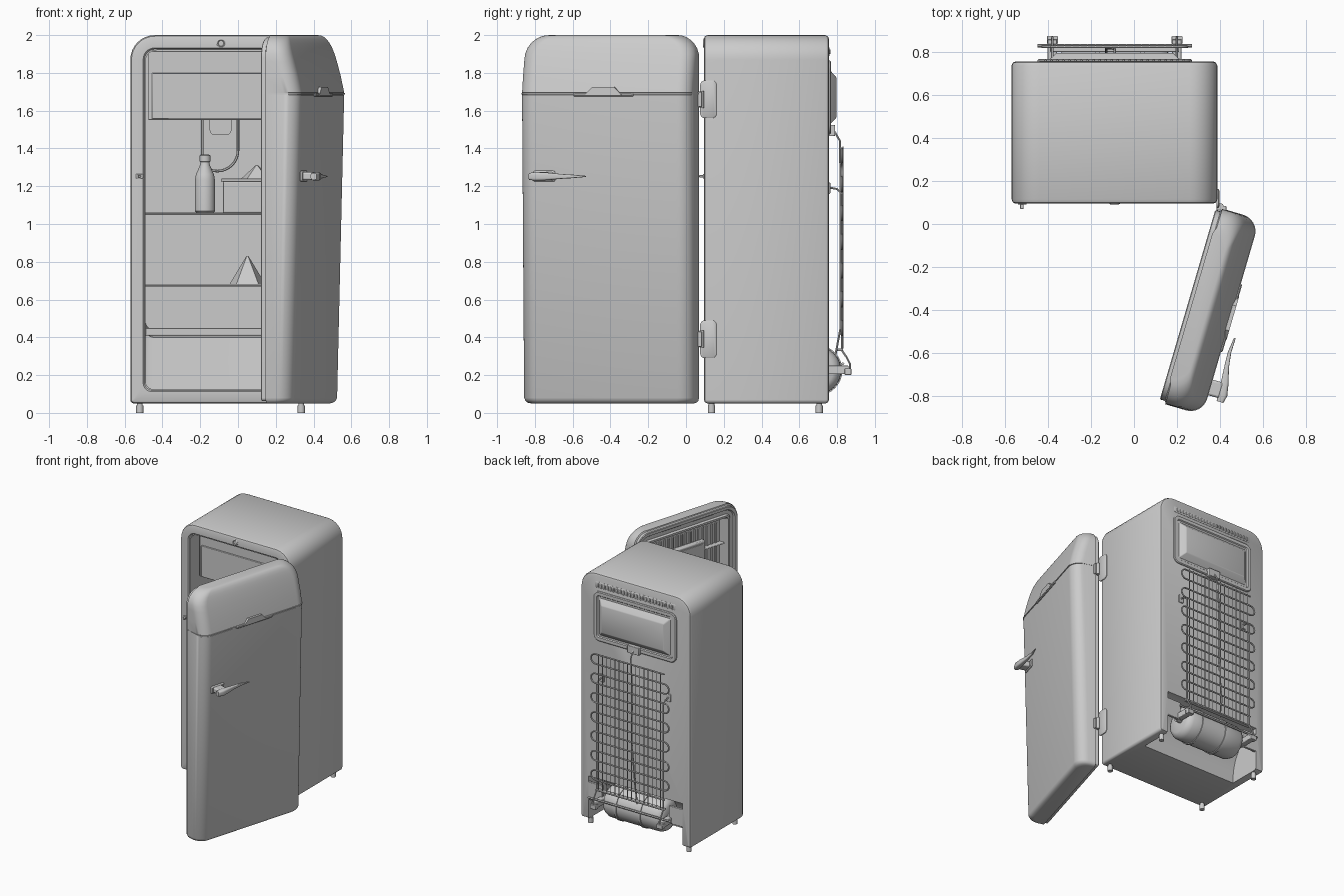
import bpy, bmesh, math
from mathutils import Matrix, Vector

if "Cube" in bpy.data.objects:
    bpy.data.objects.remove(bpy.data.objects["Cube"])

DOOR = Matrix.Translation((0.382, 0.078, 0)) @ Matrix.Rotation(math.radians(73.7), 4, 'Z')
CX = -0.09  # cabinet centre line


def finish(name, bm, m=None, angle=35, bevel=0):
    bmesh.ops.recalc_face_normals(bm, faces=bm.faces)
    me = bpy.data.meshes.new(name)
    bm.to_mesh(me)
    bm.free()
    ob = bpy.data.objects.new(name, me)
    bpy.context.collection.objects.link(ob)
    if m is not None:
        ob.matrix_world = m
    if bevel:
        b = ob.modifiers.new("bevel", 'BEVEL')
        b.width, b.segments = bevel, 2
    bpy.ops.object.select_all(action='DESELECT')
    ob.select_set(True)
    bpy.context.view_layer.objects.active = ob
    bpy.ops.object.shade_smooth_by_angle(angle=math.radians(angle))
    return ob


def loft(name, rings, closed=True, m=None, angle=35):
    bm = bmesh.new()
    vs = [[bm.verts.new(p) for p in r] for r in rings]
    n = len(rings[0])
    for a, b in zip(vs, vs[1:]):
        for i in range(n if closed else n - 1):
            j = (i + 1) % n
            bm.faces.new((a[i], a[j], b[j], b[i]))
    bm.faces.new(vs[0])
    bm.faces.new(vs[-1])
    return finish(name, bm, m, angle)


def rr(a0, a1, b0, b1, rt, rb, n=8):
    """Rounded rectangle with separate top and bottom radii."""
    pts = []
    for ca, cb, r, s in ((a1 - rt, b1 - rt, rt, 0), (a0 + rt, b1 - rt, rt, 1),
                         (a0 + rb, b0 + rb, rb, 2), (a1 - rb, b0 + rb, rb, 3)):
        for k in range(n + 1):
            t = math.pi / 2 * (s + k / n)
            pts.append((ca + r * math.cos(t), cb + r * math.sin(t)))
    return pts


def inset_rings(rect, rt, rb, steps, axis='y'):
    """Rings at (depth, inset) steps along an axis."""
    out = []
    for c, i in steps:
        p = rr(rect[0] + i, rect[1] - i, rect[2] + i, rect[3] - i,
               max(rt - i, 0.008), max(rb - i, 0.006))
        out.append([(a, c, b) if axis == 'y' else (c, a, b) for a, b in p])
    return out


def box(name, x, y, z, m=None, bevel=0.004):
    bm = bmesh.new()
    bmesh.ops.create_cube(bm, size=1)
    for v in bm.verts:
        v.co = [(r[0] + r[1]) / 2 + c * (r[1] - r[0]) for r, c in zip((x, y, z), v.co)]
    return finish(name, bm, m, 35, bevel)


def lathe(name, prof, origin, axis='Z', n=32):
    """Turned part; prof is (height, radius) along the axis."""
    rings = []
    for h, r in prof:
        ring = []
        for k in range(n):
            t = 2 * math.pi * k / n
            c, s = r * math.cos(t), r * math.sin(t)
            p = {'Z': (c, s, h), 'X': (h, c, s), 'Y': (c, h, s)}[axis]
            ring.append(Vector(origin) + Vector(p))
        rings.append(ring)
    return loft(name, rings)


def tubes(name, paths, r):
    cu = bpy.data.curves.new(name, 'CURVE')
    cu.dimensions, cu.bevel_depth, cu.bevel_resolution, cu.use_fill_caps = '3D', r, 1, True
    for path in paths:
        s = cu.splines.new('POLY')
        s.points.add(len(path) - 1)
        for p, q in zip(s.points, path):
            p.co = (*q, 1)
    ob = bpy.data.objects.new(name, cu)
    bpy.context.collection.objects.link(ob)
    bpy.ops.object.select_all(action='DESELECT')
    ob.select_set(True)
    bpy.context.view_layer.objects.active = ob
    bpy.ops.object.convert(target='MESH')
    bpy.ops.object.shade_smooth_by_angle(angle=math.radians(50))


# Cabinet: outer shell, front rim and hollow interior in one loft
rings = inset_rings((-0.57, 0.388, 0.05, 2.0), 0.13, 0.02,
                    [(0.757, 0.02), (0.752, 0.007), (0.738, 0), (0.115, 0), (0.1, 0.006), (0.096, 0.016)])
for y, i in ((0.096, 0.068), (0.104, 0.074), (0.104, 0.08)):
    rings.append([(a, y, b) for a, b in rr(-0.57 + i, 0.388 - i, 0.045 + i, 2 - i, 0.06, 0.045)])
for y, z0 in ((0.42, 0.125), (0.46, 0.40), (0.68, 0.44)):
    rings.append([(a, y, b) for a, b in rr(-0.49, 0.308, z0, 1.92, 0.05, 0.045)])
cabinet = loft("cabinet", rings)

# Machine bay cut out of the lower back
prof = [(0.50, -0.05), (0.503, 0.11), (0.512, 0.17), (0.53, 0.225), (0.555, 0.27), (0.585, 0.31),
        (0.625, 0.345), (0.67, 0.37), (0.72, 0.385), (0.80, 0.39), (0.80, -0.05)]
cutter = loft("bay_cutter", [[(x, y, z) for y, z in prof] for x in (-0.50, 0.32)])
cutter.hide_render = True
mod = cabinet.modifiers.new("bay", 'BOOLEAN')
mod.operation, mod.object, mod.solver = 'DIFFERENCE', cutter, 'EXACT'
bpy.context.view_layer.objects.active = cabinet
bpy.ops.object.modifier_apply(modifier="bay")
bpy.data.objects.remove(cutter)
cabinet.select_set(True)
bpy.ops.object.shade_smooth_by_angle(angle=math.radians(35))

# Feet
for x in (-0.52, 0.335):
    for y in (0.135, 0.705):
        lathe("foot", [(0, 0.019), (0.04, 0.019), (0.04, 0.015), (0.06, 0.015)], (x, y, 0), n=16)

# Freezer compartment, shelves and interior fittings
box("freezer_box", (-0.475, 0.295), (0.2, 0.67), (1.55, 1.915))
box("freezer_flap", (-0.455, 0.275), (0.19, 0.21), (1.555, 1.80))
for z in (1.055, 0.675):
    box("shelf", (-0.49, 0.31), (0.17, 0.675), (z - 0.006, z + 0.006), bevel=0.002)
    tubes("shelf_rim", [[(-0.49, 0.17, z), (0.31, 0.17, z)]], 0.008)
box("drawer_shelf", (-0.49, 0.31), (0.19, 0.67), (0.41, 0.45))
loft("thermostat_cup", inset_rings((-0.15, -0.035, 1.47, 1.56), 0.01, 0.03, [(0.6, 0), (0.66, 0), (0.68, 0.01)]))
arc = [(-0.11 + 0.11 * math.cos(t), 0.64, 1.39 + 0.11 * math.sin(t)) for t in [-k * math.pi / 16 for k in range(13)]]
tubes("thermostat_tube", [[(0, 0.64, 1.55)] + arc, [(-0.19, 0.64, 1.55), (-0.19, 0.64, 1.31)]], 0.007)

# Food
lathe("bottle", [(0, 0.047), (0.006, 0.053), (0.17, 0.053), (0.20, 0.048), (0.25, 0.026), (0.265, 0.024),
                 (0.27, 0.03), (0.30, 0.03), (0.305, 0.022)], (-0.175, 0.32, 1.062))
box("food_tub", (-0.08, 0.22), (0.25, 0.5), (1.061, 1.225))
box("food_tub_lid", (-0.09, 0.23), (0.24, 0.51), (1.225, 1.24))
for name, loc, sc in (("cheese_wedge", (0.05, 0.33, 0.756), (0.1, 0.1, 0.15)),
                      ("cake_slice", (0.10, 0.36, 1.275), (0.09, 0.09, 0.075))):
    bm = bmesh.new()
    bmesh.ops.create_cone(bm, cap_ends=True, segments=5, radius1=1, radius2=0.05, depth=1)
    bmesh.ops.scale(bm, vec=sc, verts=bm.verts)
    finish(name, bm, Matrix.Translation(loc), 20)

# Rim roundel and latch strike
lathe("lamp_roundel", [(0.01, 0.024), (-0.002, 0.024), (-0.006, 0.018), (-0.002, 0.014), (-0.002, 0.002)],
      (CX, 0.096, 1.957), 'Y', 20)
box("strike_plate", (-0.54, -0.50), (0.09, 0.11), (1.24, 1.265))
box("strike_pin", (-0.53, -0.514), (0.07, 0.1), (1.246, 1.26))


# Door shell: open-backed sections stacked in z with changing thickness
def section(z, i, t, y0=-0.03, r=0.08, n=8):
    pts = [(-i, y0, z)]
    for cx, s in ((-i - r, 0), (-0.945 + i + r, 1)):
        for k in range(n + 1):
            a = math.pi / 2 * (s + k / n)
            pts.append((cx + r * math.cos(a), -(t - r) - r * math.sin(a), z))
    return pts + [(-0.945 + i, y0, z)]


def corner(d, r):
    return r - math.sqrt(max(r * r - d * d, 0)) if d > 0 else 0


levels = [(0.05, 0.135), (0.054, 0.151), (0.063, 0.161), (0.08, 0.169), (1.683, 0.208), (1.685, 0.203),
          (1.693, 0.203), (1.695, 0.208), (1.78, 0.19), (1.86, 0.168), (1.90, 0.156), (1.93, 0.146),
          (1.955, 0.137), (1.975, 0.128), (1.99, 0.118), (1.997, 0.108), (2.0, 0.098)]
loft("door_shell", [section(z, corner(z - 1.88, 0.12) + corner(0.08 - z, 0.03), t) for z, t in levels], False, DOOR)
loft("door_trim_line", [section(z, -0.002, 0.211) for z in (1.686, 1.693)], False, DOOR)

# Door gasket and recessed liner with ribs and compartment
loft("door_liner", inset_rings((-0.945, 0, 0.05, 2.0), 0.12, 0.03,
     [(-0.09, 0.03), (-0.03, 0.003), (-0.025, 0.013), (-0.004, 0.013), (0, 0.018), (0, 0.04), (-0.012, 0.048),
      (-0.012, 0.075), (0, 0.085), (0, 0.1), (-0.07, 0.125)]), m=DOOR)
for k in range(17):
    x = -0.16 - k * 0.039
    box("liner_rib", (x - 0.008, x + 0.008), (-0.075, -0.062), (0.2, 1.85), DOOR, 0.003)
box("door_compartment", (-0.66, -0.29), (-0.07, -0.03), (1.5, 1.76), DOOR, 0.008)
box("compartment_flap", (-0.64, -0.31), (-0.035, -0.025), (1.52, 1.74), DOOR)

# Door badge bar with raised centre
loft("badge_bar", inset_rings((-0.64, -0.31, 1.674, 1.694), 0.01, 0.01, [(-0.19, 0), (-0.213, 0), (-0.218, 0.005)]), m=DOOR)
loft("badge_crest", [[(a, y, b) for a, b in ((-0.58, 1.68), (-0.37, 1.68), (-0.40, 1.71), (-0.415, 1.725),
                                             (-0.535, 1.725), (-0.55, 1.71))] for y in (-0.19, -0.22)], m=DOOR)

# Door handle: base, neck and tapering curved lever
loft("handle_base", inset_rings((-0.865, -0.745, 1.224, 1.282), 0.012, 0.012, [(-0.16, 0), (-0.2, 0), (-0.208, 0.008)]), m=DOOR)
box("handle_neck", (-0.85, -0.775), (-0.265, -0.19), (1.232, 1.274), DOOR, 0.01)
lever = []
for u, o, h, w in ((0.865, 0.272, 0.018, 0.016), (0.83, 0.275, 0.023, 0.022), (0.77, 0.268, 0.02, 0.018),
                   (0.70, 0.256, 0.013, 0.011), (0.63, 0.25, 0.009, 0.008), (0.56, 0.255, 0.003, 0.004)):
    lever.append([(-u, -b, a) for a, b in rr(1.252 - h, 1.252 + h, o - w, o + w, w * 0.6, w * 0.6, 4)])
loft("handle_lever", lever, m=DOOR)

# Hinges
for z in (0.39, 1.66):
    loft("hinge_plate", inset_rings((0.075, 0.162, z - 0.1, z + 0.1), 0.025, 0.025,
         [(0.383, 0), (0.393, 0), (0.397, 0.006)], 'x'))
    lathe("hinge_knuckle", [(-0.045, 0.012), (0.045, 0.012)], (0.405, 0.084, z), n=16)
    box("hinge_leaf", (0.385, 0.43), (0.062, 0.084), (z - 0.04, z + 0.04))

# Back cover panel and vent row
loft("back_cover", inset_rings((CX - 0.36, CX + 0.36, 1.475, 1.865), 0.05, 0.05,
     [(0.75, 0), (0.763, 0), (0.768, 0.006), (0.768, 0.03), (0.761, 0.036), (0.761, 0.05), (0.793, 0.085), (0.797, 0.092)]))
box("cover_tab", (CX - 0.05, CX + 0.05), (0.75, 0.79), (1.465, 1.525))
loft("vent_strip", inset_rings((CX - 0.35, CX + 0.35, 1.89, 1.935), 0.01, 0.01, [(0.75, 0), (0.758, 0), (0.76, 0.003)]))
for k in range(24):
    x = CX - 0.322 + k * 0.028
    box("vent_fin", (x - 0.006, x + 0.006), (0.755, 0.766), (1.9, 1.925), bevel=0.003)

# Condenser: serpentine tube, vertical wires, side struts
rows, step = 14, 0.076
path = []
for i in range(rows):
    s, z = (1 if i % 2 == 0 else -1), 1.40 - i * step
    path += [(CX - s * 0.30, 0.825, z), (CX + s * 0.30, 0.825, z)]
    if i < rows - 1:
        for k in range(1, 8):
            t = math.pi * k / 8
            path.append((CX + s * (0.30 + step / 2 * math.sin(t)), 0.825, z - step / 2 * (1 - math.cos(t))))
tubes("condenser_tube", [path], 0.006)
tubes("condenser_wires", [[(CX - 0.27 + 0.036 * k, 0.831, z) for z in (1.41, 0.34)] for k in range(16)], 0.003)
tubes("drop_pipe", [[(CX, 0.78, 1.5), (CX, 0.815, 1.44), (CX - 0.015, 0.818, 1.2), (CX - 0.01, 0.818, 0.8),
                     (CX - 0.04, 0.818, 0.45), (CX - 0.04, 0.79, 0.3)]], 0.006)
for x in (CX - 0.29, CX + 0.29):
    tubes("condenser_strut", [[(x, 0.75, 1.195), (x, 0.80, 1.185), (x, 0.826, 1.16), (x, 0.826, 0.33),
                               (x, 0.85, 0.295), (x, 0.868, 0.26), (x, 0.868, 0.2)]], 0.006)
    box("strut_bracket", (x - 0.02, x + 0.02), (0.75, 0.764), (1.16, 1.22))
    # Compressor mounts
    box("mount_arm", (x - 0.022, x + 0.022), (0.72, 0.86), (0.205, 0.25))
    box("mount_foot", (x - 0.026, x + 0.026), (0.84, 0.875), (0.2, 0.235))
    o = 1 if x > CX else -1
    box("mount_plate", sorted((x, CX + o * 0.415)), (0.735, 0.755), (0.2, 0.34))

# Compressor
lathe("compressor", [(-0.26, 0.02), (-0.26, 0.085), (-0.245, 0.11), (-0.215, 0.125), (-0.09, 0.127), (-0.09, 0.133),
                     (-0.07, 0.133), (-0.07, 0.127), (0.12, 0.127), (0.12, 0.133), (0.14, 0.133), (0.14, 0.127),
                     (0.215, 0.125), (0.245, 0.11), (0.26, 0.085), (0.26, 0.02)], (CX, 0.695, 0.225), 'X')
lathe("compressor_axle", [(-0.30, 0.025), (0.30, 0.025)], (CX, 0.72, 0.225), 'X', 16)
tubes("mount_rail", [[(CX - 0.36, 0.83, 0.26), (CX + 0.36, 0.83, 0.26)]], 0.008)
box("lower_tray", (CX - 0.3, CX + 0.3), (0.80, 0.832), (0.328, 0.34))
